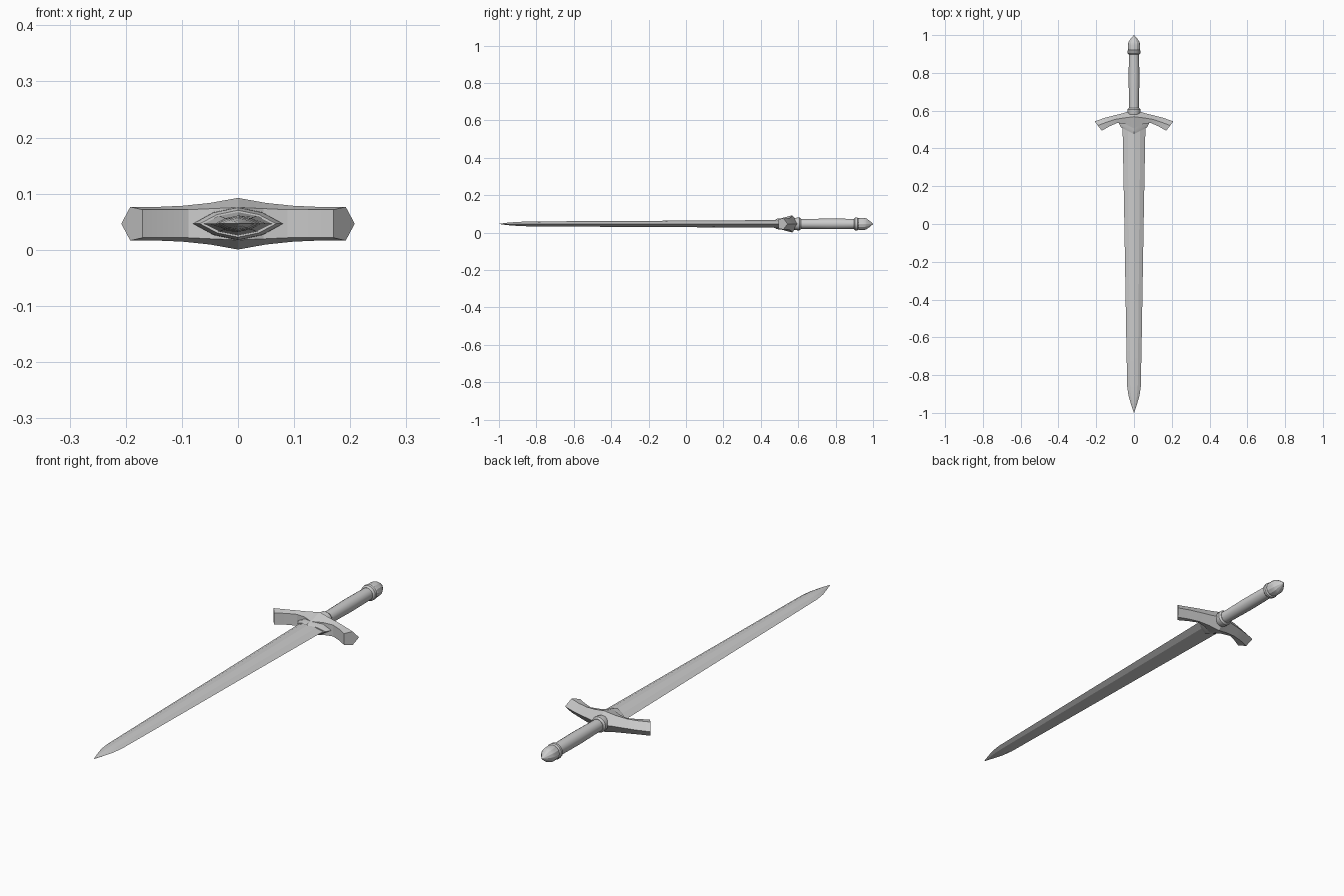
import bpy, bmesh, math

if "Cube" in bpy.data.objects:
    bpy.data.objects.remove(bpy.data.objects["Cube"])

ZC = 0.0465  # height of the sword's long axis


def loft(name, rings, angle=30):
    """Skin a list of equal-length closed rings and cap both ends."""
    bm = bmesh.new()
    vs = [[bm.verts.new((x, y, z + ZC)) for x, y, z in r] for r in rings]
    n = len(vs[0])
    for a, b in zip(vs, vs[1:]):
        for i in range(n):
            bm.faces.new((a[i], a[(i + 1) % n], b[(i + 1) % n], b[i]))
    bm.faces.new(vs[0])
    bm.faces.new(vs[-1])
    bmesh.ops.remove_doubles(bm, verts=bm.verts, dist=1e-5)
    bmesh.ops.recalc_face_normals(bm, faces=bm.faces)
    me = bpy.data.meshes.new(name)
    bm.to_mesh(me)
    bm.free()
    ob = bpy.data.objects.new(name, me)
    bpy.context.collection.objects.link(ob)
    bpy.ops.object.select_all(action='DESELECT')
    ob.select_set(True)
    bpy.context.view_layer.objects.active = ob
    bpy.ops.object.shade_smooth_by_angle(angle=math.radians(angle))
    return ob


def lathe(name, profile, sides=16, angle=30):
    """Round part along y from (y, radius) pairs."""
    step = 2 * math.pi / sides
    return loft(name, [[(r * math.cos(i * step), y, r * math.sin(i * step))
                        for i in range(sides)] for y, r in profile], angle)


def lens(w, h):
    """Eight-point pointed section with a central ridge."""
    return [(w, 0), (w * .55, h * .68), (0, h), (-w * .55, h * .68),
            (-w, 0), (-w * .55, -h * .68), (0, -h), (w * .55, -h * .68)]


# Blade: tapering ridged section down to the point
blade = [(0.54, .061, .021), (0.0, .051, .0175), (-.6, .041, .0145),
         (-.86, .036, .0125), (-.91, .029, .010), (-.96, .014, .006),
         (-1.0, .0005, .0005)]
loft("blade", [[(x, y, z) for x, z in lens(w, h)] for y, w, h in blade], 15)

# Chevron collar where the blade enters the guard
loft("blade_collar", [[(x, y + abs(x) * k, z) for x, z in lens(w, h)]
                      for y, w, h, k in [(.56, .080, .031, 0), (.492, .080, .029, .5),
                                         (.476, .068, .024, .5)]], 20)

# Cross guard: pentagonal section swept along curved arms
# each station: back (x, y), ridge (x, y, height), front (x, y, height)
half = [((.208, .543), (.192, .521, .030), (.170, .494, .025)),
        ((.155, .562), (.143, .540, .030), (.128, .518, .025)),
        ((.105, .575), (.098, .554, .032), (.088, .535, .025)),
        ((.055, .587), (.050, .562, .037), (.045, .528, .027)),
        ((0, .606), (0, .568, .046), (0, .505, .029))]


def station(s, b, m, f):
    return [(s * b[0], b[1], 0), (s * m[0], m[1], m[2]), (s * f[0], f[1], f[2]),
            (s * f[0], f[1], -f[2]), (s * m[0], m[1], -m[2])]


loft("cross_guard", [station(-1, *h) for h in half]
     + [station(1, *h) for h in half[-2::-1]], 15)

# Grip with a ring at the guard
lathe("grip_ring", [(.575, .030), (.595, .034), (.607, .034), (.615, .028)])
lathe("grip", [(.58, .026), (.65, .0265), (.76, .0285), (.86, .0275), (.91, .026)])

# Pommel: ring, barrel and pointed cap
lathe("pommel_ring", [(.897, .027), (.904, .034), (.916, .035), (.922, .029)])
lathe("pommel", [(.918, .029), (.925, .032), (.945, .0325), (.958, .031),
                 (.966, .028), (.984, .015), (1.0, .001)], 12, 20)
